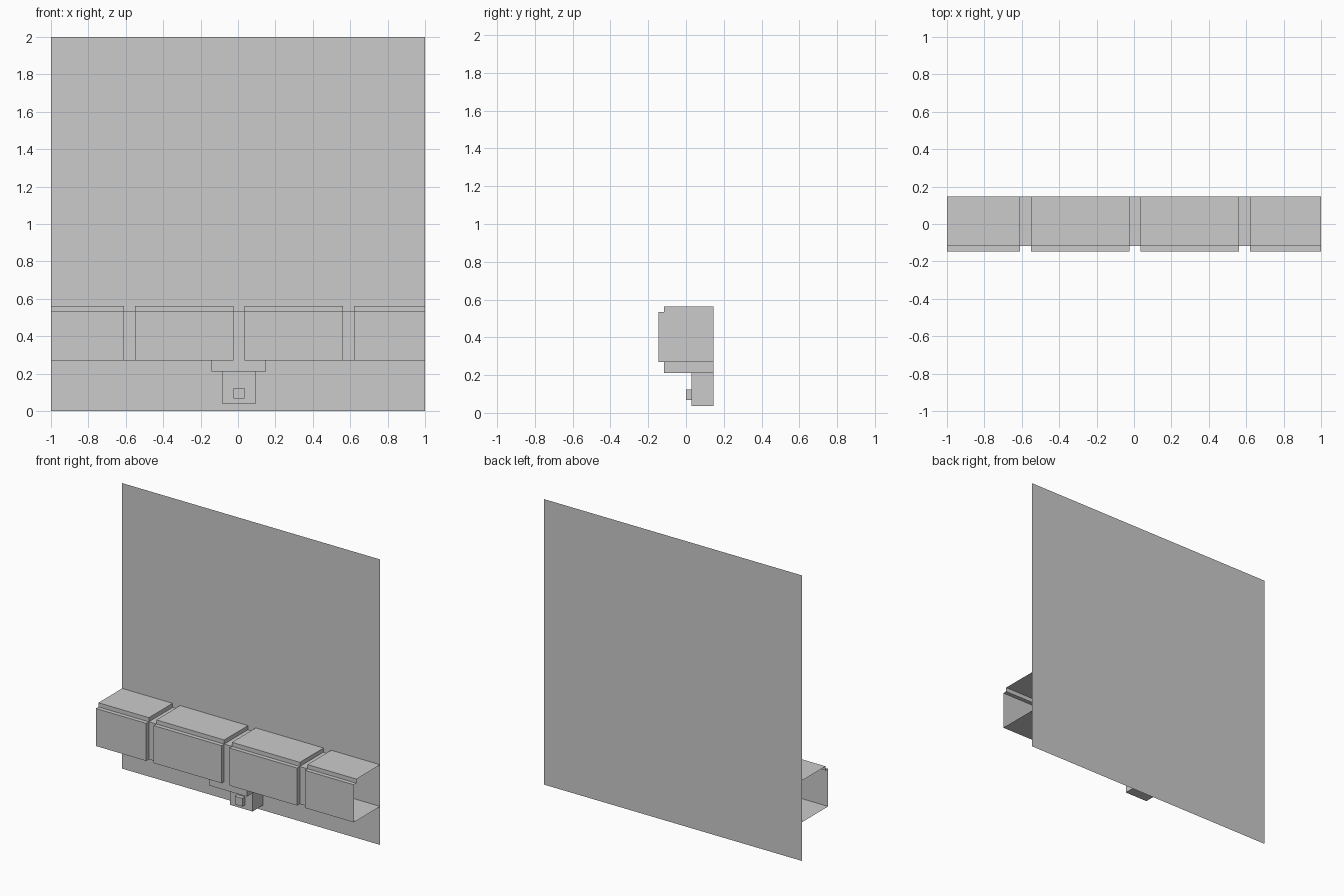
import bpy, bmesh

if "Cube" in bpy.data.objects:
    bpy.data.objects.remove(bpy.data.objects["Cube"])

BACK = 0.146     # plane of the wall
FRONT = -0.146   # front of the raised panels
BODY = -0.117    # front of the recessed body
FLOOR, TOP, RAISED = 0.27, 0.533, 0.562


def finish(name, bm):
    bmesh.ops.recalc_face_normals(bm, faces=bm.faces)
    me = bpy.data.meshes.new(name)
    bm.to_mesh(me)
    bm.free()
    ob = bpy.data.objects.new(name, me)
    bpy.context.collection.objects.link(ob)
    return ob


def strip(name, profile, x0, x1, cap0=False, cap1=False):
    """Sweep an open (y, z) profile along x, with optional end caps."""
    bm = bmesh.new()
    a = [bm.verts.new((x0, y, z)) for y, z in profile]
    b = [bm.verts.new((x1, y, z)) for y, z in profile]
    for i in range(len(profile) - 1):
        bm.faces.new((a[i], a[i + 1], b[i + 1], b[i]))
    if cap0:
        bm.faces.new(a)
    if cap1:
        bm.faces.new(b)
    return finish(name, bm)


def box(name, x, y, z):
    """Box from ranges, open at the back where it meets its neighbour."""
    bm = bmesh.new()
    bmesh.ops.create_cube(bm, size=1)
    for v in bm.verts:
        v.co = [r[int(c > 0)] for r, c in zip((x, y, z), v.co)]
    back = [f for f in bm.faces if all(v.co.y == max(w.co.y for w in bm.verts) for v in f.verts)]
    bmesh.ops.delete(bm, geom=back, context='FACES_ONLY')
    return finish(name, bm)


# Wall sheet
strip("wall", [(BACK, 0), (BACK, 2)], -1, 1)

# Raised panels and the recessed joints between them
panel = [(BACK, FLOOR), (FRONT, FLOOR), (FRONT, TOP), (BODY, TOP),
         (BODY, RAISED), (BACK, RAISED)]
joint = [(BACK, FLOOR), (BODY, FLOOR), (BODY, TOP), (BACK, TOP)]
cuts = [-1, -0.609, -0.551, -0.025, 0.035, 0.561, 0.62, 1]
for i in range(7):
    x0, x1 = cuts[i], cuts[i + 1]
    if i % 2:
        strip("recessed_joint", joint, x0, x1)
    else:
        strip("ledge_panel", panel, x0, x1, i > 0, i < 6)

# Support block under the ledge, lower housing and its knob
box("support_block", (-0.141, 0.151), (BODY, BACK), (0.212, FLOOR))
box("lower_housing", (-0.083, 0.093), (0.028, BACK), (0.037, 0.212))
box("knob", (-0.025, 0.034), (0.0, 0.028), (0.067, 0.124))
